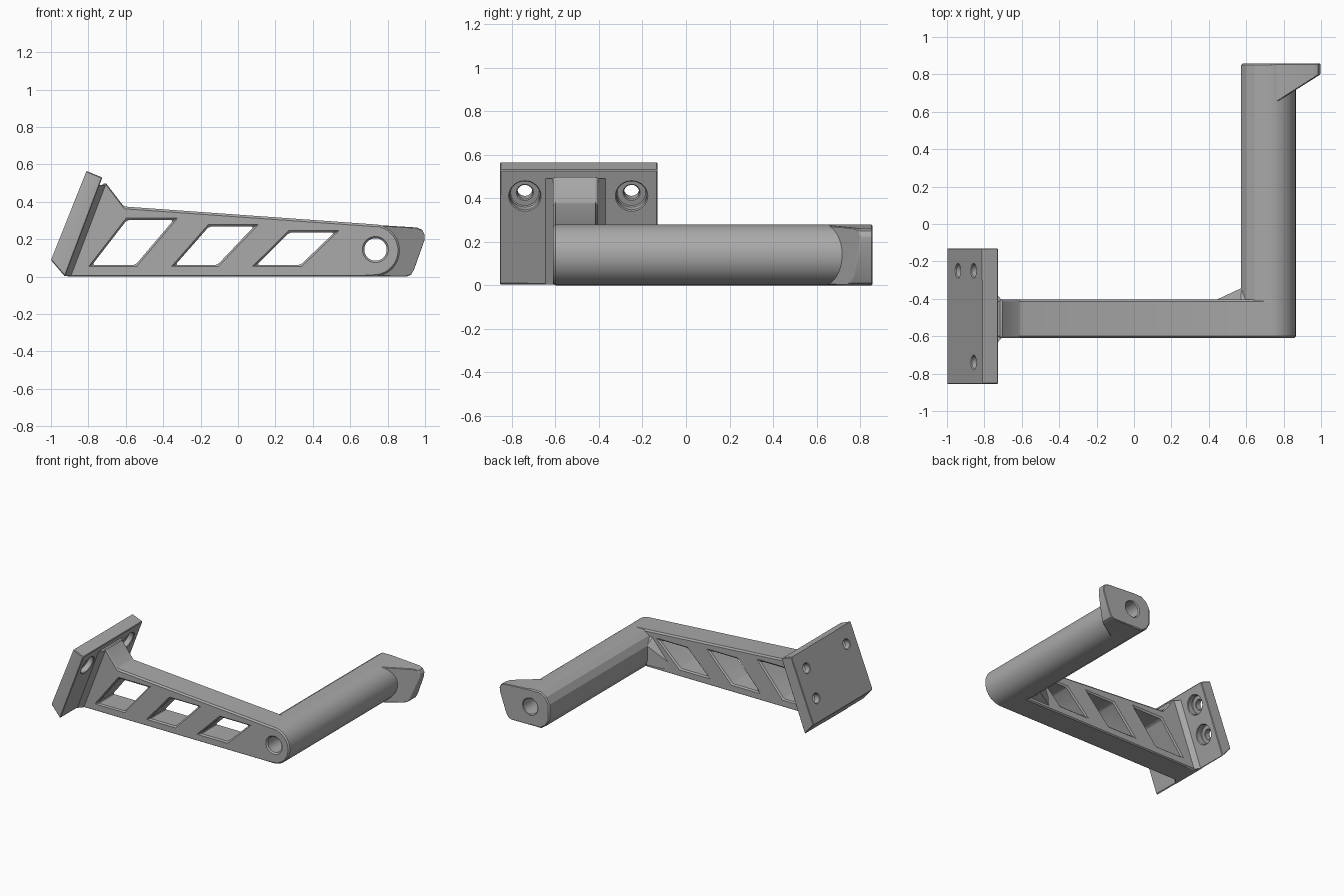
import bpy, bmesh, math
from mathutils import Vector, Matrix

if "Cube" in bpy.data.objects:
    bpy.data.objects.remove(bpy.data.objects["Cube"])

grey = bpy.data.materials.new("plain grey")
grey.diffuse_color = (0.40, 0.40, 0.40, 1)
grey.use_nodes = True
grey.node_tree.nodes["Principled BSDF"].inputs["Base Color"].default_value = grey.diffuse_color


def finish_mesh(name, bm):
    bmesh.ops.recalc_face_normals(bm, faces=bm.faces)
    me = bpy.data.meshes.new(name)
    bm.to_mesh(me)
    bm.free()
    me.materials.append(grey)
    ob = bpy.data.objects.new(name, me)
    bpy.context.collection.objects.link(ob)
    return ob


def prism(name, profile, y0, y1):
    """Extrude an x-z profile along y; y0 may be a function of x."""
    bm = bmesh.new()
    start = y0 if callable(y0) else (lambda x: y0)
    a = [bm.verts.new((x, start(x), z)) for x, z in profile]
    b = [bm.verts.new((x, y1, z)) for x, z in profile]
    n = len(profile)
    bm.faces.new(a)
    bm.faces.new(b[::-1])
    for i in range(n):
        j = (i + 1) % n
        bm.faces.new((a[i], b[i], b[j], a[j]))
    return finish_mesh(name, bm)


def hull(name, points):
    bm = bmesh.new()
    for p in points:
        bm.verts.new(p)
    bmesh.ops.convex_hull(bm, input=bm.verts)
    return finish_mesh(name, bm)


def rod(name, centre, axis, radius, length, sides=40):
    bm = bmesh.new()
    turn = Vector((0, 0, 1)).rotation_difference(Vector(axis)).to_matrix().to_4x4()
    bmesh.ops.create_cone(bm, cap_ends=True, segments=sides, radius1=radius,
                          radius2=radius, depth=length,
                          matrix=Matrix.Translation(centre) @ turn)
    return finish_mesh(name, bm)


def finish(ob, cutters=(), bevel=0.0):
    """Cut holes, chamfer the sharp edges and set the shading."""
    bpy.ops.object.select_all(action='DESELECT')
    bpy.context.view_layer.objects.active = ob
    ob.select_set(True)
    for c in cutters:
        m = ob.modifiers.new("cut", 'BOOLEAN')
        m.operation, m.solver, m.object = 'DIFFERENCE', 'EXACT', c
        bpy.ops.object.modifier_apply(modifier=m.name)
    if bevel:
        m = ob.modifiers.new("chamfer", 'BEVEL')
        m.width, m.segments = bevel, 1
        m.limit_method, m.angle_limit = 'ANGLE', math.radians(40)
        bpy.ops.object.modifier_apply(modifier=m.name)
    bpy.ops.object.shade_smooth_by_angle(angle=math.radians(25))


# shared round nose of the arm and handle, from bottom to top
CX, CZ, R = 0.725, 0.14, 0.14
nose = [(CX + R * math.cos(t), CZ + R * math.sin(t))
        for t in (math.radians(-90 + 180 * i / 28) for i in range(29))]

bore = rod("bore_cutter", (0.735, 0, 0.145), (0, 1, 0), 0.06, 3)

# arm with three slanted windows
windows = [
    [(-0.78, 0.063), (-0.548, 0.063), (-0.345, 0.302), (-0.595, 0.302)],
    [(-0.335, 0.063), (-0.11, 0.063), (0.085, 0.268), (-0.155, 0.268)],
    [(0.10, 0.063), (0.335, 0.063), (0.515, 0.236), (0.275, 0.236)],
]
cutters = [prism("window_cutter", w, -1, 0) for w in windows]
arm = prism("arm", [(-0.92, 0)] + nose + [(-0.61, 0.375), (-0.71, 0.505), (-0.745, 0.475)],
            -0.61, -0.405)
finish(arm, cutters + [bore], 0.01)

# handle: round outer side, flat inner side
handle = prism("handle", nose + [(0.645, 0.28), (0.60, 0.25), (0.572, 0.20),
                                 (0.572, 0.08), (0.60, 0.03), (0.645, 0)], -0.43, 0.857)
finish(handle, [bore], 0.008)

# flared stop at the end of the handle
stop = prism("handle_stop", [(0.73, 0.001), (0.90, 0), (0.925, 0.01), (0.942, 0.04),
                             (0.997, 0.195), (0.998, 0.225), (0.985, 0.25),
                             (0.955, 0.263), (0.73, 0.277)],
             lambda x: min(0.80, 0.67 + (x - 0.79) * 0.64), 0.857)
finish(stop, [bore], 0.008)

# wedge bracing the handle against the arm
wedge = hull("handle_brace", [(0.42, -0.415, 0.02), (0.42, -0.415, 0.07), (0.66, -0.415, 0.02),
                              (0.575, -0.342, 0.05), (0.60, -0.342, 0.2), (0.575, -0.342, 0.2),
                              (0.57, -0.415, 0.25), (0.66, -0.415, 0.25)])
finish(wedge)

# tilted mounting plate with three counterbored screw holes
plate = prism("mounting_plate", [(-1.0, 0.088), (-0.925, 0), (-0.725, 0.53), (-0.81, 0.565)],
              -0.855, -0.13)
normal = Vector((0.931, 0, -0.365))
holes = []
for x, y, z in ((-0.858, -0.74, 0.445), (-0.858, -0.25, 0.445), (-0.942, -0.25, 0.235)):
    back = Vector((x, y, z))
    holes.append(rod("screw_cutter", back, normal, 0.035, 0.5, 24))
    holes.append(rod("counterbore_cutter", back + normal * 0.15, normal, 0.07, 0.2, 32))
finish(plate, holes, 0.007)

# chamfer joining the arm sides to the plate
points = []
for x, z in ((-0.925, 0.003), (-0.74, 0.49)):
    points += [(x - 0.005, -0.652, z), (x - 0.005, -0.363, z),
               (x + 0.036, -0.605, z), (x + 0.036, -0.41, z)]
finish(hull("arm_root_flare", points))

# remove the cutters
for ob in list(bpy.data.objects):
    if "cutter" in ob.name:
        bpy.data.objects.remove(ob)
